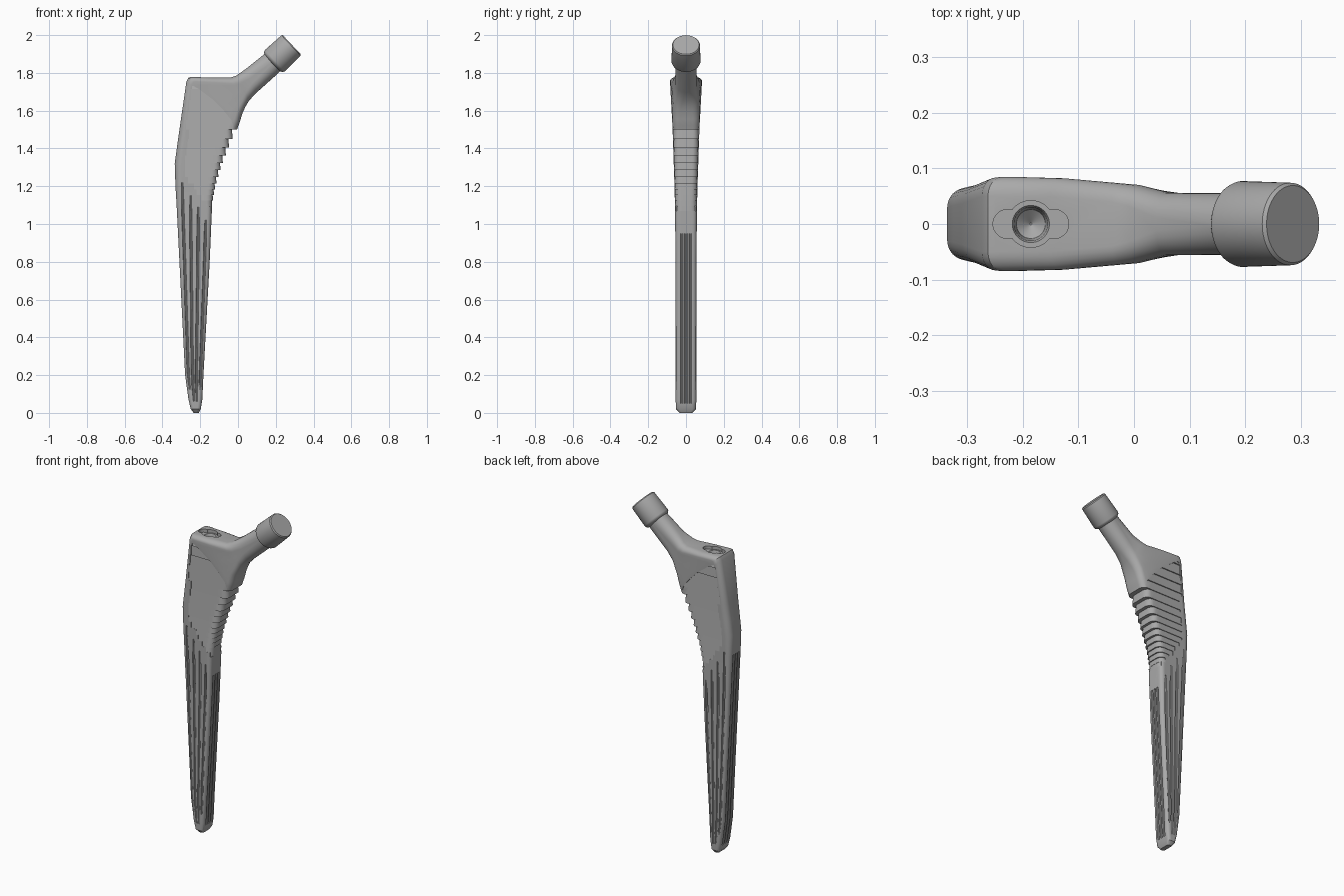
import bpy, bmesh, math
from mathutils import Vector

if "Cube" in bpy.data.objects:
    bpy.data.objects.remove(bpy.data.objects["Cube"])

metal = bpy.data.materials.new("satin_grey_metal")
metal.use_nodes = True
GREY = (0.4, 0.4, 0.4, 1)
metal.diffuse_color = GREY
metal.node_tree.nodes["Principled BSDF"].inputs["Base Color"].default_value = GREY

# Stem outline: lateral x, z, medial x, z, corner radius
STATIONS = [
    (-.235, 0, -.208, 0, .012), (-.25, .02, -.197, .02, .018), (-.262, .07, -.189, .07, .02),
    (-.28, .2, -.183, .2, .02), (-.31, .8, -.15, .8, .02), (-.325, 1.1, -.137, 1.1, .025),
    (-.331, 1.2, -.118, 1.2, .03), (-.335, 1.32, -.08, 1.32, .035), (-.324, 1.4, -.048, 1.4, .035),
    (-.31, 1.5, -.005, 1.5, .035), (-.273, 1.755, .002, 1.52, .035), (-.262, 1.775, .008, 1.535, .035),
    (-.25, 1.778, .014, 1.555, .035), (-.15, 1.776, .025, 1.59, .035), (-.04, 1.775, .04, 1.622, .035),
    (-.01, 1.785, .06, 1.655, .04), (.04, 1.82, .1, 1.697, .05), (.14, 1.9, .215, 1.8, .056),
    (.18, 1.94, .26, 1.85, .056),
]
STEP_START, MEDIAL_TOP, STEP_END = 1.07, 1.5, 1.73


def interp(table, v):
    """Piecewise linear lookup in (key, value) pairs."""
    if v <= table[0][0]:
        return table[0][1]
    for (a, p), (b, q) in zip(table, table[1:]):
        if v <= b:
            return p + (q - p) * (v - a) / (b - a) if b > a else p
    return table[-1][1]


def spread(a, b, n):
    return [a + (b - a) * i / (n - 1) for i in range(n)]


def lateral(z):
    return interp([(s[1], s[0]) for s in STATIONS[:11]], z)


def medial(z):
    return interp([(s[3], s[2]) for s in STATIONS[:11]], z)


def half_width(x, z):
    w = interp([(0, .035), (.008, .046), (.025, .055), (.95, .055), (1.2, .061), (1.5, .071), (1.76, .085)], z)
    return min(w, interp([(-.16, .085), (.01, .07), (.06, .056)], x))


def section(lx, lz, rx, rz, r):
    """Rounded box section between a lateral and a medial point."""
    a, b = Vector((lx, 0, lz)), Vector((rx, 0, rz))
    length = (b - a).length
    r = min(r, length * .48)
    arc = [(r * (1 - math.cos(t)), 1 - math.sin(t)) for t in spread(0, math.pi / 2, 7)]
    half = arc + [(u, 0) for u in spread(r, length - r, 10)[1:-1]]
    half += [(length - u, d) for u, d in reversed(arc)]
    front = []
    for u, drop in half:
        p = a.lerp(b, u / length)
        w = half_width(p.x, p.z)
        p.y = -w + drop * min(r, w * .95)
        front.append(p)
    return front + [Vector((p.x, -p.y, p.z)) for p in reversed(front)]


def loft(bm, rings):
    """Skin a list of equal rings and cap both ends."""
    rows = [[bm.verts.new(p) for p in ring] for ring in rings]
    n = len(rows[0])
    for a, b in zip(rows, rows[1:]):
        for i in range(n):
            j = (i + 1) % n
            bm.faces.new((a[i], a[j], b[j], b[i]))
    bm.faces.new(rows[0][::-1])
    bm.faces.new(rows[-1])


def make(name, lofts):
    bm = bmesh.new()
    for rings in lofts:
        loft(bm, rings)
    bmesh.ops.recalc_face_normals(bm, faces=bm.faces)
    mesh = bpy.data.meshes.new(name)
    bm.to_mesh(mesh)
    bm.free()
    mesh.materials.append(metal)
    ob = bpy.data.objects.new(name, mesh)
    bpy.context.collection.objects.link(ob)
    return ob


def select(ob):
    bpy.ops.object.select_all(action="DESELECT")
    ob.select_set(True)
    bpy.context.view_layer.objects.active = ob


def cut(target, name, lofts):
    cutter = make(name, lofts)
    cutter.hide_render = True
    mod = target.modifiers.new(name, "BOOLEAN")
    mod.operation, mod.solver, mod.object = "DIFFERENCE", "EXACT", cutter
    select(target)
    bpy.ops.object.modifier_apply(modifier=mod.name)
    bpy.data.objects.remove(cutter)


def circle(c, r, n=40, axis=Vector((0, 0, 1))):
    q = axis.to_track_quat("Z", "Y")
    return [c + q @ Vector((r * math.cos(k), r * math.sin(k), 0))
            for k in (math.tau * i / n for i in range(n))]


stem = make("stem_and_neck", [[section(*s) for s in STATIONS]])

# Overhanging steps on the upper body
steps, z = [], STEP_START
while z < STEP_END - .01:
    top = z + .026 + .055 * (z - STEP_START)
    if z < MEDIAL_TOP < top + .01:
        top = MEDIAL_TOP
    top = min(top, STEP_END)
    if z < MEDIAL_TOP:  # wraps front, medial edge and back
        xl = max(lateral(z) + .035, lateral(z) + .01 + (1.28 - z) * .76)
        rings = []
        for p in section(lateral(z), z, medial(z), z, .033):
            if p.x > xl:
                x = p.x - xl
                rings.append([(xl + x * .995, p.y * .995, z), (xl + x * 1.5, p.y * 1.5, z),
                              (xl + x * 1.5, p.y * 1.5, top), (xl + x * .98, p.y * .95, top)])
        steps.append([rings])
    else:  # front and back only, ending under the arched shoulder
        xl = lateral(z) + .035
        arch = [(1.5, -.02), (1.55, -.035), (1.63, -.1), (1.7, -.18), (STEP_END, -.235)]
        pair = []
        for side in (-1, 1):
            rings = []
            for t in spread(0, 1, 8):
                x0, x1 = (xl + (interp(arch, h) - xl) * t for h in (z, top))
                w = half_width(x0, z) * side
                rings.append([(x0, w * .995, z), (x0, w * 1.5, z), (x1, w * 1.5, top), (x1, w * .95, top)])
            pair.append(rings)
        steps.append(pair)
    z = top
for name, group in (("step_cutter_a", steps[::2]), ("step_cutter_b", steps[1::2])):
    cut(stem, name, [rings for item in group for rings in item])

# Long flutes on the lower stem
flutes = []
for side in (-1, 1):
    for f, low, high in ((.17, .12, 1.22), (.39, .06, 1.15), (.61, .06, 1.09), (.83, .12, 1.02)):
        path = []
        for h in spread(low, high, 12):
            x = lateral(h) + f * (medial(h) - lateral(h))
            path.append(Vector((x, side * (half_width(x, h) + .001), h)))
        flutes.append([circle(p, r, 10) for p, r in zip(path, [.004] + [.007] * 10 + [.004])])
for edge, high in ((lateral, 1.2), (medial, .95)):
    for y in (-.023, 0, .023):
        path = [Vector((edge(h), y, h)) for h in spread(.05, high, 14)]
        flutes.append([circle(p, .007, 10) for p in path])
cut(stem, "flute_cutter", flutes)

# Insertion socket on the shoulder: slot, round recess and conical hole
SOCKET = Vector((-.185, 0, 1.77))


def slot(h):
    return [SOCKET + Vector((math.copysign(.042, math.cos(a)) + .026 * math.cos(a), .026 * math.sin(a), h))
            for a in (math.tau * (i + .5) / 32 for i in range(32))]


up = Vector((0, 0, 1))
cut(stem, "slot_cutter", [[slot(-.012), slot(.04)]])
cut(stem, "recess_cutter", [[circle(SOCKET - up * .012, .042), circle(SOCKET + up * .04, .042)]])
cut(stem, "hole_cutter", [[circle(SOCKET + up * h, r) for h, r in
                           ((-.1, .002), (-.08, .026), (-.02, .03), (-.008, .035), (.03, .035))]])

# Taper head at the end of the neck
base, tip = Vector((.189, 0, 1.859)), Vector((.285, 0, 1.949))
axis = (tip - base).normalized()
span = (tip - base).length
head = make("taper_head", [[circle(base + axis * t, r, 64, axis) for t, r in
                            ((-.012, .055), (-.006, .068), (.0, .074), (.008, .077),
                             (span - .006, .074), (span, .069))]])

for ob in (stem, head):
    select(ob)
    bpy.ops.object.shade_smooth_by_angle(angle=math.radians(30))
